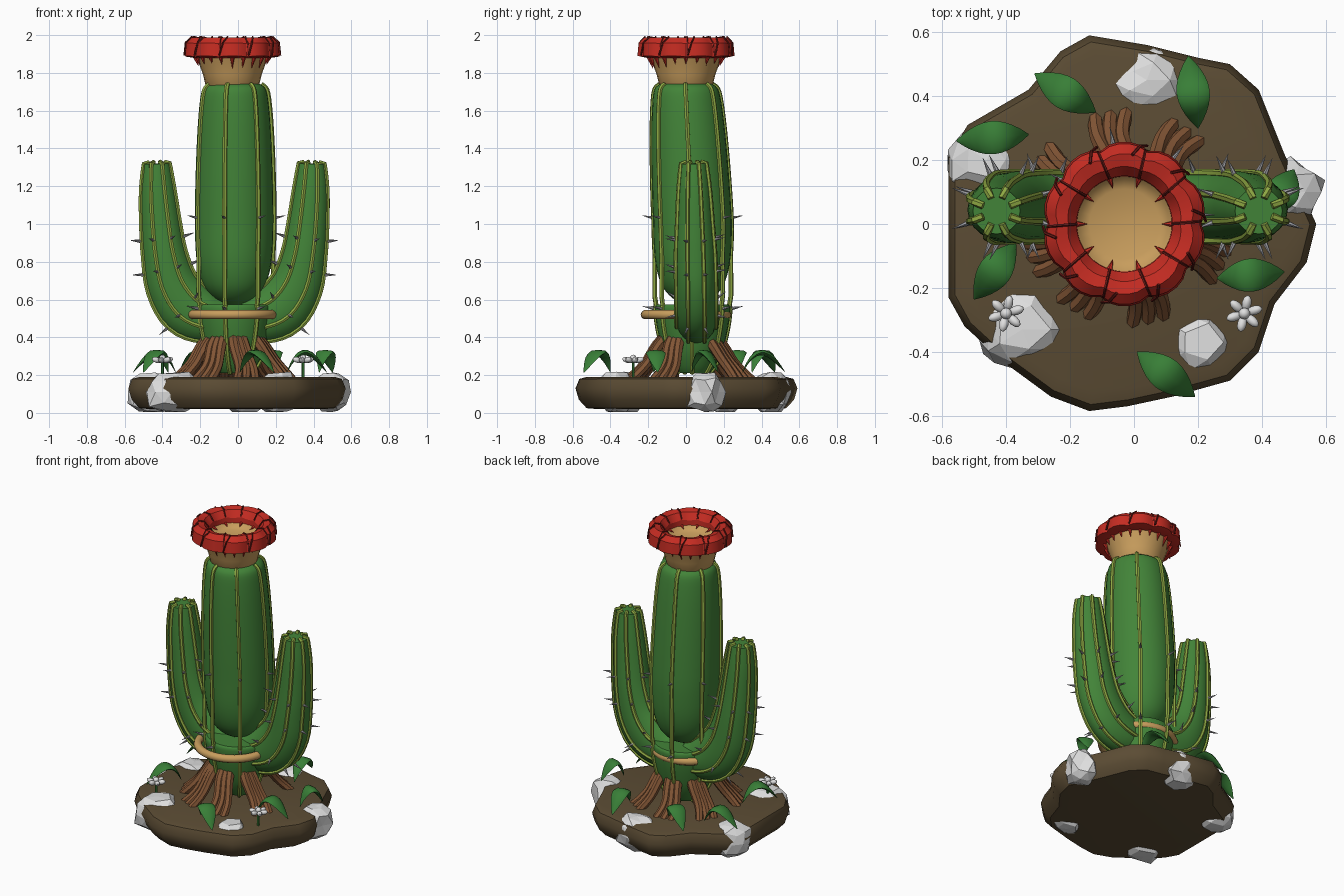
import bpy, bmesh, random
from math import sin, cos, pi, radians
from mathutils import Vector, Matrix, noise

random.seed(4)
if "Cube" in bpy.data.objects:
    bpy.data.objects.remove(bpy.data.objects["Cube"])


def material(name, *rgb):
    m = bpy.data.materials.new(name)
    m.use_nodes = True
    m.diffuse_color = (*rgb, 1)
    m.node_tree.nodes["Principled BSDF"].inputs["Base Color"].default_value = (*rgb, 1)
    return m


SOIL = material("soil brown", .105, .072, .034)
GREEN = material("cactus green", .055, .23, .04)
RIB = material("rib lime", .27, .39, .055)
LEAF = material("leaf green", .04, .21, .038)
RED = material("petal red", .56, .025, .016)
DARK = material("seam dark red", .13, .01, .008)
TAN = material("warm tan", .58, .34, .11)
ROOT = material("root brown", .22, .09, .035)
WHITE = material("pale stone", .74, .74, .74)
GREY = material("spine grey", .36, .36, .38)
X, Y, Z = Vector((1, 0, 0)), Vector((0, 1, 0)), Vector((0, 0, 1))


def finish(name, bm, mat, angle=40):
    bmesh.ops.recalc_face_normals(bm, faces=bm.faces)
    me = bpy.data.meshes.new(name)
    bm.to_mesh(me)
    bm.free()
    me.materials.append(mat)
    if angle:
        me.shade_smooth()
        me.set_sharp_from_angle(angle=radians(angle))
    ob = bpy.data.objects.new(name, me)
    bpy.context.collection.objects.link(ob)
    return ob


def smooth(rows, steps=4):
    """Catmull-Rom through rows of numbers."""
    out = []
    for i in range(len(rows) - 1):
        a, b, c, d = (rows[min(max(i + k, 0), len(rows) - 1)] for k in (-1, 0, 1, 2))
        for s in range(steps):
            t = s / steps
            out.append([(2*q + (r - p)*t + (2*p - 5*q + 4*r - s4)*t*t + (3*q - p - 3*r + s4)*t**3) / 2
                        for p, q, r, s4 in zip(a, b, c, d)])
    return out + [list(rows[-1])]


def frames(pts, ref, fixed=None):
    """Point, and the two cross-section axes, along a path."""
    for i, p in enumerate(pts):
        t = fixed or (pts[min(i + 1, len(pts) - 1)] - pts[max(i - 1, 0)]).normalized()
        n = (ref - t * ref.dot(t)).normalized()
        yield p, n, t.cross(n)


def bridge(bm, rings, closed=False):
    pairs = list(zip(rings, rings[1:])) + ([(rings[-1], rings[0])] if closed else [])
    for a, b in pairs:
        for j in range(len(a)):
            k = (j + 1) % len(a)
            bm.faces.new((a[j], a[k], b[k], b[j]))
    if not closed:
        bm.faces.new(rings[0])
        bm.faces.new(rings[-1])


def tube(bm, pts, radii, sides=8, ref=X, fixed=None):
    rings = []
    for (p, n, b), r in zip(frames(pts, ref, fixed), radii):
        rn, rb = r if isinstance(r, tuple) else (r, r)
        rings.append([bm.verts.new(p + n*rn*cos(2*pi*j/sides) + b*rb*sin(2*pi*j/sides))
                      for j in range(sides)])
    bridge(bm, rings)


def spike(bm, p, d, length, r):
    d = d.normalized()
    tube(bm, [p, p + d * length], [r, r * .05], 6, d.orthogonal())


# soil slab
OUTLINE = [(-.14, .59), (.04, .56), (.2, .52), (.3, .5), (.39, .42), (.47, .22), (.57, 0), (.54, -.12),
           (.44, -.25), (.39, -.4), (.3, -.49), (.12, -.54), (-.02, -.57), (-.14, -.585), (-.26, -.54),
           (-.41, -.43), (-.53, -.32), (-.58, -.23), (-.58, 0), (-.58, .21), (-.52, .31), (-.33, .42), (-.23, .54)]
bm = bmesh.new()
bridge(bm, [[bm.verts.new((x*s, y*s, z)) for x, y in OUTLINE]
            for s, z in ((.8, .02), (.9, .025), (.97, .07), (1, .13), (.965, .18), (.9, .19))])
finish("soil_base", bm, SOIL)

# embedded rocks
for x, y, sx, sy in ((-.35, -.33, .15, .13), (.21, -.37, .12, .1), (.04, .45, .13, .11),
                     (-.46, .2, .13, .11), (.49, .1, .095, .1)):
    bm = bmesh.new()
    bmesh.ops.create_icosphere(bm, subdivisions=2, radius=1)
    for v in bm.verts:
        c = v.co * (1 + .3 * noise.noise(v.co * 1.4 + Vector((x, y, 0)) * 20))
        v.co = (x + c.x*sx, y + c.y*sy, min(max(.11 + c.z*.125, .004), .212 + .01*c.x))
    finish("rock", bm, WHITE, 0)

# trunk: rounded upper body above a bowl-shaped foot
ribs, spines = bmesh.new(), bmesh.new()
UPPER = smooth([(.57, .04), (.61, .11), (.68, .165), (.8, .198), (.97, .208), (1.2, .206),
                (1.45, .197), (1.62, .185), (1.71, .17), (1.74, .14)])
FOOT = smooth([(.21, .09), (.25, .12), (.33, .158), (.45, .188), (.55, .2), (.575, .19)])


def axis(z):
    return Vector((-.02, .035 - .035 * max(0, (z - 1) / .74), z))


for name, prof in (("upper_trunk", UPPER), ("trunk_foot", FOOT)):
    bm = bmesh.new()
    tube(bm, [axis(z) for z, r in prof], [r for z, r in prof], 28, X, Z)
    finish(name, bm, GREEN)

for i in range(7):
    a = radians(-104 + i * 360 / 7)
    d = Vector((cos(a), sin(a), 0))
    line = FOOT[:-2] + [(.62, .204), (.72, .204)] + [q for q in UPPER if q[0] > .8]
    tube(ribs, [axis(z) + d * (r + .003) for z, r in line], [.013] * len(line), 6, d)
    for z in (.55, 1.03):
        spike(spines, axis(z) + d * .2, d + Z * .2, .075, .011)

# arms, mirrored about the trunk axis: distance out, height, in-plane radius, depth radius
ARM = smooth([(.04, .5, .1, .1), (.14, .505, .14, .11), (.25, .56, .158, .112), (.33, .68, .143, .112),
              (.37, .84, .122, .11), (.39, 1, .11, .1), (.405, 1.18, .095, .088), (.41, 1.32, .074, .072)])
for side, name in ((1, "left_arm"), (-1, "right_arm")):
    pts = [Vector((-.02 + side * u, .055 - .02 * max(0, z - .6), z)) for u, z, a, b in ARM]
    bm = bmesh.new()
    tube(bm, pts, [(b, a) for u, z, a, b in ARM], 20, Y)
    finish(name, bm, GREEN)
    for k in range(8):
        ang = 2 * pi * (k + .5) / 8
        line, out = [], []
        for (p, n, b), row in zip(frames(pts, Y), ARM):
            d = n * cos(ang) * row[3] + b * sin(ang) * row[2]
            line.append(p + d * 1.02)
            out.append(d.normalized())
        line.append(line[-1] - out[-1] * .03 + Z * .008)
        tube(ribs, line, [.012] * len(line), 6, Y if abs(cos(ang)) > .5 else Y + X * .01)
        for j in (8, 14, 18):
            spike(spines, line[j] - out[j] * .01, out[j] + Z * .2, .075, .011)
finish("lime_ribs", ribs, RIB)
finish("spines", spines, GREY)

# band around the trunk
bm = bmesh.new()
rings = []
for i in range(40):
    a = 2 * pi * i / 40
    d = Vector((cos(a), sin(a), 0))
    rings.append([bm.verts.new(Vector((-.03, 0, .52)) + d * (.215 + .025*cos(t)) + Z * .025*sin(t))
                  for t in [2 * pi * j / 10 for j in range(10)]])
bridge(bm, rings, True)
finish("waist_band", bm, TAN, 60)

# roots, each of three strands
bm = bmesh.new()
for deg in (56, 100, 147, 203, 240, 282, 333):
    a = radians(deg)
    d, s = Vector((cos(a), sin(a), 0)), Vector((-sin(a), cos(a), 0))
    for k in (-1, 0, 1):
        rows = smooth([(.1, .43, .015), (.17, .36, .03), (.24, .26, .035), (.33, .17, .05)])
        pts = [Vector((-.02, .02, z)) + d*r + s*(k*w + .01*sin(r*30)) for r, z, w in rows]
        tube(bm, pts, [.03 - .008 * i / len(pts) for i in range(len(pts))], 7, s)
finish("roots", bm, ROOT)

# arched leaves
for x0, y0, x1, y1 in ((-.12, .35, -.31, .47), (.2, .3, .17, .525), (-.33, .28, -.555, .26), (-.37, -.06, -.5, -.235),
                       (.26, -.17, .47, -.15), (.01, -.4, .19, -.54), (.43, .03, .5, .17)):
    bm = bmesh.new()
    a, b = Vector((x0, y0, 0)), Vector((x1, y1, 0))
    ts = [i / 10 for i in range(11)]
    pts = [a.lerp(b, t) + Z * (.215 + .105 * sin(pi * t ** .85)) for t in ts]
    tube(bm, pts, [(.002 + .05 * sin(pi * t) ** .9, .001 + .014 * sin(pi * t)) for t in ts], 8, (b - a).cross(Z))
    finish("leaf", bm, LEAF, 50)

# small ground flowers
for x, y in ((-.4, -.28), (.345, -.28)):
    bm = bmesh.new()
    c = Vector((x, y, .27))
    for i in range(6):
        a = 2 * pi * i / 6 + .3
        m = Matrix.Translation(c) @ Matrix.Rotation(a, 4, "Z") @ Matrix.Rotation(-.3, 4, "Y") \
            @ Matrix.Translation((.034, 0, 0)) @ Matrix.Diagonal((.027, .015, .015, 1))
        bmesh.ops.create_uvsphere(bm, u_segments=10, v_segments=6, radius=1, matrix=m)
    bmesh.ops.create_uvsphere(bm, u_segments=10, v_segments=6, radius=.018,
                              matrix=Matrix.Translation(c + Z * .02))
    finish("ground_flower", bm, WHITE)
    bm = bmesh.new()
    tube(bm, [c - Z * .09, c], [.008, .008], 6)
    finish("flower_stem", bm, LEAF)

# crown collar and its cup
TOP = Vector((-.03, 0, 0))
bm = bmesh.new()
cup = ((.13, 1.72), (.142, 1.735), (.155, 1.79), (.18, 1.86), (.2, 1.91), (.165, 1.93), (.14, 1.89), (.11, 1.875))
tube(bm, [TOP + Z * z for r, z in cup], [r for r, z in cup], 24, X, Z)
finish("crown_collar", bm, TAN)

# red petal ring, lobed and shingled
LOBES, STEP = 10, 5
RING = ((.148, 1.9), (.15, 1.945), (.18, 1.982), (.22, 1.988), (.252, 1.955), (.258, 1.885), (.2, 1.88))


def petal_point(a, r, z, lobe):
    k = max(0, (r - .15) / .11)
    return TOP + Vector((cos(a), sin(a), 0)) * (r - .018*k*(1 - lobe)) + Z * (z + .014 * lobe * (k - .6))


bm, seams, tips = bmesh.new(), bmesh.new(), bmesh.new()
rings = []
for i in range(LOBES):
    for j in range(STEP):
        t = j / STEP
        a = 2 * pi * (i + t) / LOBES
        rings.append([bm.verts.new(petal_point(a, r, z, sin(pi * t) ** .7)) for r, z in RING])
    # seams between petals and short creases
    a = 2 * pi * i / LOBES
    for da, skew, part in ((0, .06, RING[1:6]), (.2, -.25, RING[3:6])):
        pts = [petal_point(a + da + skew * n / len(part), r, z + .003, 0 if not da else .8)
               for n, (r, z) in enumerate(part)]
        tube(seams, pts, [.005] * len(pts), 5, Vector((-sin(a), cos(a), 0)))
    # pointed tips under the ring and flecks in the cup
    for n in range(2):
        b = a + n * pi / LOBES
        d = Vector((cos(b), sin(b), 0))
        spike(tips, TOP + d * .198 + Z * 1.89, -Z - d * .35, random.uniform(.04, .075), .014)
    d = Vector((cos(a), sin(a), 0))
    spike(tips, TOP + d * .15 + Z * 1.905, -d - Z * .3, .035, .01)
bridge(bm, rings, True)
finish("crown_petals", bm, RED, 30)
finish("petal_seams", seams, DARK)
finish("petal_tips", tips, RED)
